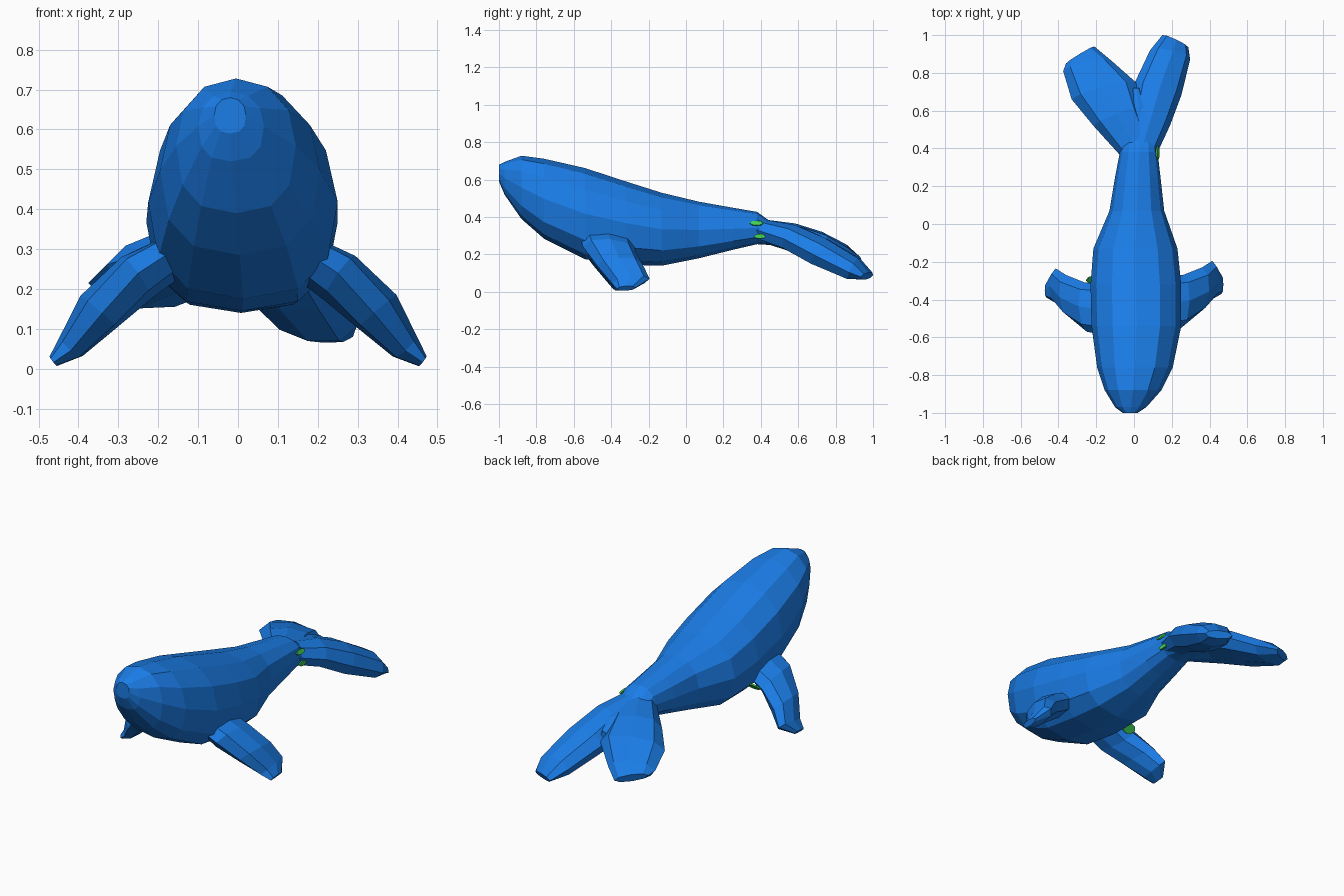
import bpy, bmesh, math
from mathutils import Vector

if "Cube" in bpy.data.objects:
    bpy.data.objects.remove(bpy.data.objects["Cube"])


def material(name, rgb):
    m = bpy.data.materials.new(name)
    m.diffuse_color = (*rgb, 1)
    m.use_nodes = True
    m.node_tree.nodes["Principled BSDF"].inputs["Base Color"].default_value = m.diffuse_color
    return m


BLUE = material("ocean blue", (0.011, 0.21, 0.82))
GREEN = material("leaf green", (0.05, 0.62, 0.09))


def loft(name, rings, mat):
    """Join rings of points into a closed, flat-shaded skin."""
    bm = bmesh.new()
    loops = [[bm.verts.new(p) for p in r] for r in rings]
    n = len(loops[0])
    for a, b in zip(loops, loops[1:]):
        for i in range(n):
            j = (i + 1) % n
            bm.faces.new((a[i], a[j], b[j], b[i]))
    bm.faces.new(loops[0])
    bm.faces.new(loops[-1])
    bmesh.ops.recalc_face_normals(bm, faces=bm.faces[:])
    me = bpy.data.meshes.new(name)
    bm.to_mesh(me)
    bm.free()
    ob = bpy.data.objects.new(name, me)
    me.materials.append(mat)
    bpy.context.collection.objects.link(ob)
    return ob


def power(v, e):
    return math.copysign(abs(v) ** e, v)


def body_ring(y, x0, x1, z0, z1, n=12):
    """Rounded ring, a little boxier along the belly."""
    cx, cz, hx, hz = (x0 + x1) / 2, (z0 + z1) / 2, (x1 - x0) / 2, (z1 - z0) / 2
    ring = []
    for i in range(n):
        t = 2 * math.pi * i / n
        e = 0.78 if math.sin(t) < -0.01 else 0.92
        c, s = power(math.cos(t), e), power(math.sin(t), e)
        ring.append((cx + hx * c, y, cz + hz * s))
    return ring


def blade(name, sections, n=8):
    """Fin: each section has two edge points and a half thickness."""
    secs = [(Vector(p), Vector(q), t) for p, q, t in sections]
    mids = [(p + q) / 2 for p, q, t in secs]
    rings = []
    for k, (p, q, t) in enumerate(secs):
        axis = mids[min(k + 1, len(mids) - 1)] - mids[max(k - 1, 0)]
        chord = (q - p) / 2
        up = axis.cross(chord).normalized() * t
        rings.append([mids[k] + chord * math.cos(a) + up * power(math.sin(a), 0.85)
                      for a in (2 * math.pi * i / n for i in range(n))])
    return loft(name, rings, BLUE)


# Body: y, left, right, bottom, top
loft("body", [body_ring(*s) for s in [
    (-1.0, -0.06, 0.02, 0.59, 0.68),
    (-0.97, -0.10, 0.065, 0.52, 0.695),
    (-0.88, -0.155, 0.145, 0.39, 0.728),
    (-0.76, -0.195, 0.205, 0.285, 0.712),
    (-0.54, -0.225, 0.25, 0.175, 0.662),
    (-0.32, -0.23, 0.25, 0.145, 0.59),
    (-0.13, -0.215, 0.23, 0.14, 0.53),
    (0.07, -0.13, 0.16, 0.18, 0.482),
    (0.25, -0.10, 0.14, 0.225, 0.45),
    (0.38, -0.075, 0.125, 0.255, 0.428),
    (0.46, -0.06, 0.115, 0.25, 0.37),
    (0.62, -0.03, 0.08, 0.225, 0.345),
    (0.72, -0.01, 0.03, 0.21, 0.30),
]], BLUE)

# Flippers
flipper = [
    ((0.15, -0.57, 0.305), (0.15, -0.28, 0.275), 0.055),
    ((0.25, -0.55, 0.24), (0.26, -0.27, 0.215), 0.068),
    ((0.34, -0.475, 0.14), (0.36, -0.23, 0.145), 0.064),
    ((0.42, -0.395, 0.045), (0.415, -0.195, 0.07), 0.04),
    ((0.463, -0.37, 0.016), (0.463, -0.27, 0.022), 0.016),
]
blade("right_flipper", flipper)
blade("left_flipper", [((-p[0], p[1] - 0.02, p[2]), (-q[0], q[1] - 0.04, q[2]), t * 0.95)
                       for p, q, t in flipper])

# Tail flukes, the right one drooping lower
blade("right_fluke", [
    ((0.125, 0.38, 0.33), (-0.04, 0.42, 0.33), 0.06),
    ((0.19, 0.52, 0.285), (-0.02, 0.60, 0.295), 0.072),
    ((0.25, 0.68, 0.20), (0.0, 0.74, 0.235), 0.08),
    ((0.297, 0.87, 0.105), (0.085, 0.92, 0.145), 0.062),
    ((0.288, 0.935, 0.08), (0.15, 1.0, 0.09), 0.022),
])
blade("left_fluke", [
    ((-0.07, 0.36, 0.33), (0.10, 0.42, 0.33), 0.06),
    ((-0.215, 0.52, 0.30), (0.04, 0.62, 0.295), 0.07),
    ((-0.33, 0.66, 0.26), (0.01, 0.75, 0.25), 0.07),
    ((-0.375, 0.81, 0.215), (-0.12, 0.865, 0.19), 0.055),
    ((-0.36, 0.85, 0.20), (-0.21, 0.94, 0.165), 0.022),
])


# Small green spots beside the tail and behind the left flipper
def spot(name, center, normal, along, ru, rv):
    c, n, u = Vector(center), Vector(normal).normalized(), Vector(along).normalized()
    v = n.cross(u).normalized()
    loft(name, [[c + n * d + u * ru * math.cos(a) + v * rv * math.sin(a)
                 for a in (math.pi * i / 4 for i in range(8))]
                for d in (-0.004, 0.004)], GREEN)


spot("upper_tail_spot", (0.126, 0.377, 0.367), (1, 0, 0.5), (0, 1, 0), 0.035, 0.014)
spot("lower_tail_spot", (0.128, 0.395, 0.297), (1, 0, 0.1), (0, 1, 0), 0.032, 0.013)
spot("flipper_spot", (-0.215, -0.298, 0.225), (0, 0.7, -0.7), (1, 0, 0), 0.038, 0.03)
